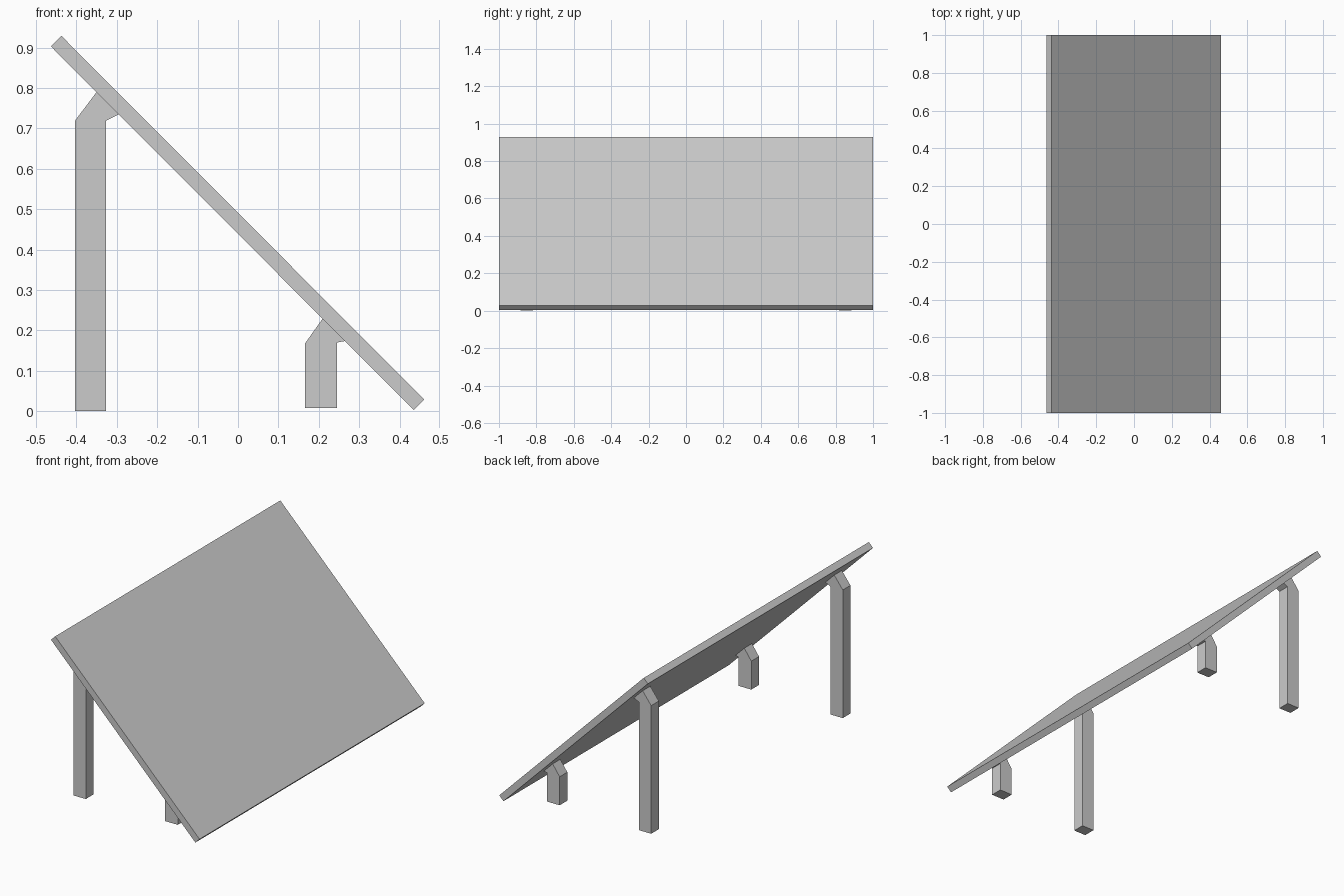
import bpy, bmesh

if "Cube" in bpy.data.objects:
    bpy.data.objects.remove(bpy.data.objects["Cube"])


def extrude_profile(name, profile, y0, y1):
    """Extrude a closed (x, z) outline along y into a solid."""
    bm = bmesh.new()
    face = bm.faces.new([bm.verts.new((x, y0, z)) for x, z in profile])
    ext = bmesh.ops.extrude_face_region(bm, geom=[face])
    verts = [v for v in ext["geom"] if isinstance(v, bmesh.types.BMVert)]
    bmesh.ops.translate(bm, verts=verts, vec=(0, y1 - y0, 0))
    bmesh.ops.recalc_face_normals(bm, faces=bm.faces)
    mesh = bpy.data.meshes.new(name)
    bm.to_mesh(mesh)
    bm.free()
    obj = bpy.data.objects.new(name, mesh)
    bpy.context.collection.objects.link(obj)
    return obj


# Tilted panel
extrude_profile("panel", [(-0.463, 0.903), (0.435, 0.003),
                          (0.461, 0.029), (-0.437, 0.929)], -1, 1)

# Legs: post with a bracket head flush against the panel's underside
LEGS = {
    "tall_leg": [(-0.403, 0.0), (-0.327, 0.0), (-0.327, 0.719),
                 (-0.295, 0.735), (-0.35, 0.79), (-0.403, 0.72)],
    "short_leg": [(0.166, 0.008), (0.245, 0.008), (0.245, 0.17),
                  (0.266, 0.174), (0.21, 0.23), (0.166, 0.168)],
}
for name, profile in LEGS.items():
    for side, label in ((-1, "front"), (1, "back")):
        y = side * 0.851
        extrude_profile(f"{label}_{name}", profile, y - 0.034, y + 0.034)
